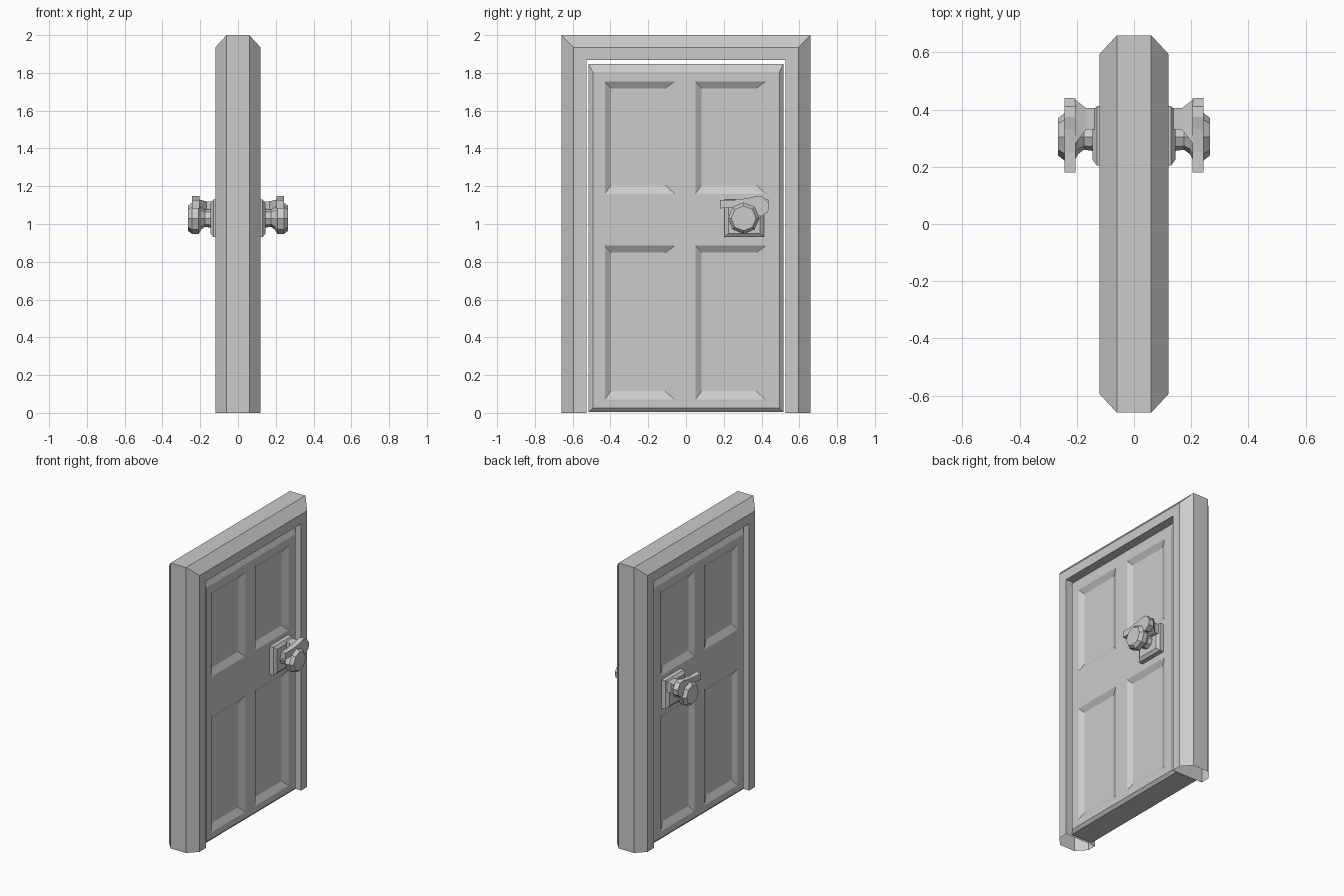
import bpy, bmesh, math

if "Cube" in bpy.data.objects:
    bpy.data.objects.remove(bpy.data.objects["Cube"])


def finish(bm, name, mirror=False):
    bmesh.ops.remove_doubles(bm, verts=bm.verts[:], dist=1e-5)
    bmesh.ops.recalc_face_normals(bm, faces=bm.faces[:])
    me = bpy.data.meshes.new(name)
    bm.to_mesh(me)
    bm.free()
    ob = bpy.data.objects.new(name, me)
    bpy.context.collection.objects.link(ob)
    if mirror:
        ob.modifiers.new("mirror", 'MIRROR').use_axis[0] = True
    return ob


def loft(name, rings, closed=True, caps=True, mirror=False):
    """Skin a sequence of equal-length point rings."""
    bm = bmesh.new()
    rs = [[bm.verts.new(p) for p in r] for r in rings]
    n = len(rs[0])
    for a, b in zip(rs, rs[1:]):
        for i in range(n):
            j = (i + 1) % n
            bm.faces.new((a[i], a[j], b[j], b[i]))
    if caps:
        bm.faces.new(rs[0])
        bm.faces.new(rs[-1])
    return finish(bm, name, mirror)


def rect(x, y0, y1, z0, z1):
    return [(x, y0, z0), (x, y1, z0), (x, y1, z1), (x, y0, z1)]


# Door frame: chamfered section mitred around three sides, open at the feet
section = [(0, -.06), (0, .06), (.065, .12), (.132, .12), (.132, -.12), (.065, -.12)]
W, H = .66, 2.0
loft("door_frame", [
    [(x, -W + d, 0) for d, x in section],
    [(x, -W + d, H - d) for d, x in section],
    [(x, W - d, H - d) for d, x in section],
    [(x, W - d, 0) for d, x in section]], caps=False)

# Door leaf: bevelled slab with four sunken panels, mirrored front to back
bm = bmesh.new()


def quad(*pts):
    bm.faces.new([bm.verts.new(p) for p in pts])


def band(a, b):
    for i in range(4):
        j = (i + 1) % 4
        quad(a[i], a[j], b[j], b[i])


FACE, DEPTH = .10, .023
ys = [-.493, -.43, -.06, .05, .422, .495]
zs = [.025, .07, .885, 1.16, 1.755, 1.805]
for i in range(5):
    for j in range(5):
        y0, y1, z0, z1 = ys[i], ys[i + 1], zs[j], zs[j + 1]
        outer = rect(FACE, y0, y1, z0, z1)
        if i % 2 and j % 2:
            inner = rect(FACE - DEPTH, y0 + .033, y1 - .05, z0 + .045, z1 - .037)
            band(outer, inner)
            quad(*inner)
        else:
            quad(*outer)
edge = rect(.082, -.517, .515, .005, 1.847)
band(rect(FACE, ys[0], ys[-1], zs[0], zs[-1]), edge)
band(edge, rect(0, -.517, .515, .005, 1.847))
finish(bm, "door_leaf", True)

# Backplate behind the handle
loft("handle_plate", [rect(.095, .205, .412, .93, 1.13),
                      rect(.13, .205, .412, .93, 1.13),
                      rect(.145, .225, .392, .95, 1.11)], mirror=True)

# Eight-sided knob on a neck
CY, CZ = .305, 1.03
knob = [(.14, .05), (.175, .045), (.195, .06), (.208, .083), (.243, .083), (.265, .066)]
loft("knob", [[(x, CY + r * math.cos(k * math.pi / 4), CZ + r * math.sin(k * math.pi / 4))
               for k in range(8)] for x, r in knob], mirror=True)

# Flat lever above the knob
outline = [(.18, 1.083), (.24, 1.085), (.32, 1.06), (.40, 1.04), (.435, 1.065), (.44, 1.105),
           (.41, 1.143), (.375, 1.148), (.33, 1.137), (.25, 1.127), (.18, 1.127)]
loft("lever", [[(x, y, z) for y, z in outline] for x in (.205, .243)], mirror=True)

# Flared stem joining the lever to the plate
loft("lever_stem", [rect(.13, .33, .405, 1.05, 1.12),
                    rect(.167, .33, .405, 1.05, 1.12),
                    rect(.207, .28, .436, 1.07, 1.13)], mirror=True)
